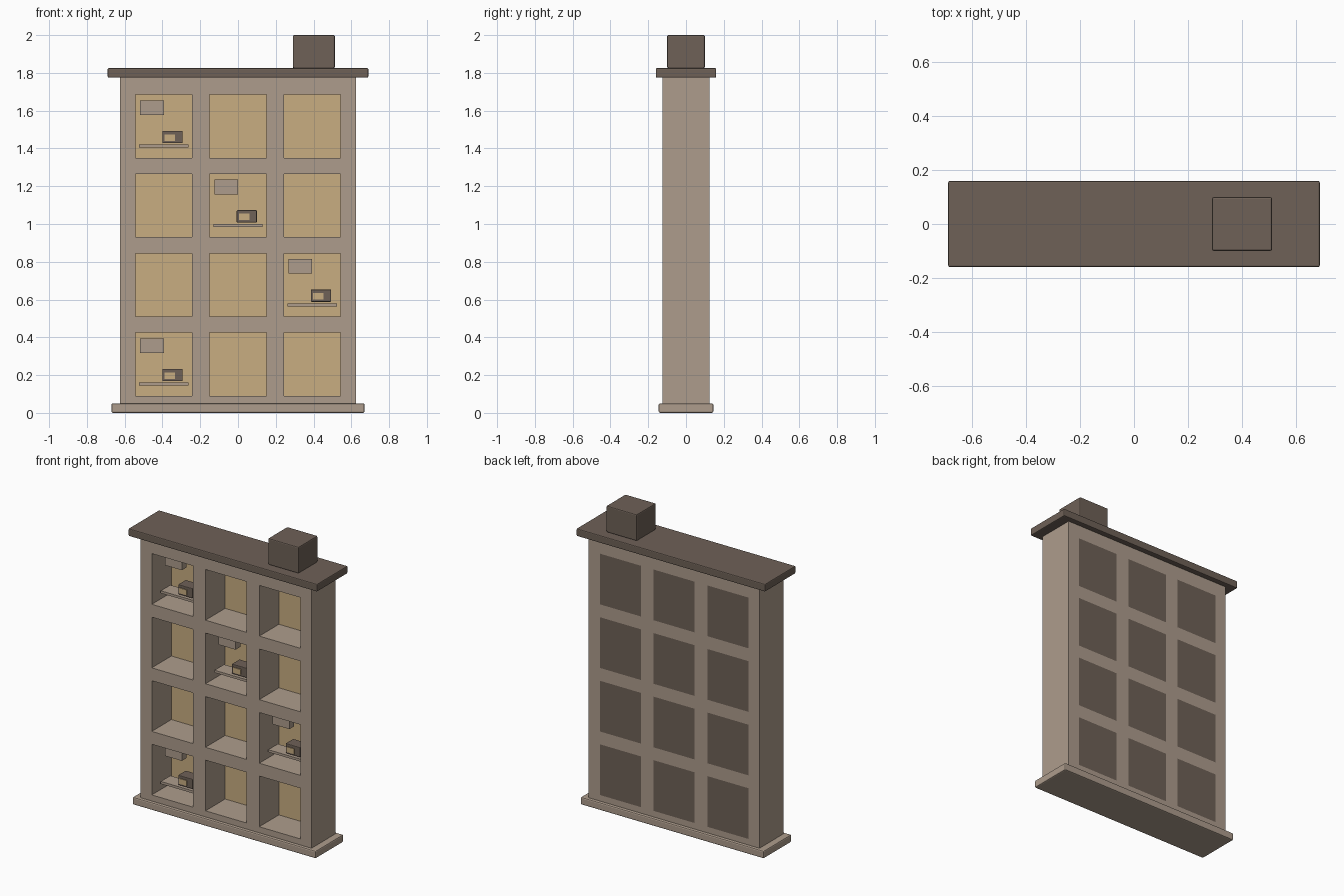
import bpy, bmesh
from mathutils import Vector

cube = bpy.data.objects.get("Cube")
if cube:
    bpy.data.objects.remove(cube, do_unlink=True)


def material(name, rgb):
    m = bpy.data.materials.new(name)
    m.use_nodes = True
    m.diffuse_color = (*rgb, 1)
    m.node_tree.nodes["Principled BSDF"].inputs["Base Color"].default_value = (*rgb, 1)
    return m


WALL = material("warm stone", (0.42, 0.335, 0.265))
DARK = material("dark brown", (0.156, 0.119, 0.095))
TAN = material("warm tan", (0.58, 0.418, 0.222))


def finish(name, bm, mat, bevel=0):
    bmesh.ops.recalc_face_normals(bm, faces=bm.faces)
    mesh = bpy.data.meshes.new(name)
    bm.to_mesh(mesh)
    bm.free()
    mesh.materials.append(mat)
    obj = bpy.data.objects.new(name, mesh)
    bpy.context.collection.objects.link(obj)
    if bevel:
        mod = obj.modifiers.new("Bevel", "BEVEL")
        mod.width, mod.segments = bevel, 2
    return obj


def box(name, x, y, z, mat, bevel=0):
    """Box from its (low, high) extents on each axis."""
    bm = bmesh.new()
    bmesh.ops.create_cube(bm, size=1)
    for v in bm.verts:
        v.co = Vector([r[0] if c < 0 else r[1] for c, r in zip(v.co, (x, y, z))])
    return finish(name, bm, mat, bevel)


HALF_W, HALF_D = 0.625, 0.125
BOTTOM, TOP = 0.05, 1.775
CELL_W, CELL_H = 0.30, 0.335
COLS = [-0.393, 0, 0.393]
ROWS = [0.09 + 0.42 * i for i in range(4)]

# Body: a lattice wall with an opening for every cell
xs = [-HALF_W] + [c + s * CELL_W / 2 for c in COLS for s in (-1, 1)] + [HALF_W]
zs = [BOTTOM] + [r + s * CELL_H for r in ROWS for s in (0, 1)] + [TOP]
bm = bmesh.new()
grid = [[bm.verts.new((x, -HALF_D, z)) for x in xs] for z in zs]
for j in range(len(zs) - 1):
    for i in range(len(xs) - 1):
        if not (i % 2 and j % 2):
            bm.faces.new((grid[j][i], grid[j][i + 1], grid[j + 1][i + 1], grid[j + 1][i]))
front = list(bm.faces)
back = bmesh.ops.extrude_face_region(bm, geom=front, use_keep_orig=True)["geom"]
bmesh.ops.translate(bm, vec=(0, 2 * HALF_D, 0),
                    verts=[g for g in back if isinstance(g, bmesh.types.BMVert)])
finish("building_body", bm, WALL)

# Base, roof and chimney
box("base_slab", (-0.67, 0.67), (-0.145, 0.145), (0, BOTTOM), WALL, 0.008)
box("roof_slab", (-0.69, 0.69), (-0.16, 0.16), (TOP, 1.825), DARK, 0.006)
box("chimney", (0.29, 0.513), (-0.1, 0.1), (1.825, 2.0), DARK, 0.007)

# Cells: tan lining in front, dark panel behind; some are furnished
FURNISHED = {(0, 3), (1, 2), (2, 1), (0, 0)}
for i, cx in enumerate(COLS):
    for j, z in enumerate(ROWS):
        tag = f"_{i + 1}_{j + 1}"
        span = (cx - CELL_W / 2, cx + CELL_W / 2)
        rise = (z, z + CELL_H)
        box("cell_lining" + tag, span, (0.08, 0.088), rise, TAN)
        box("back_panel" + tag, span, (0.088, HALF_D), rise, DARK)
        if (i, j) in FURNISHED:
            box("shelf" + tag, (cx - 0.13, cx + 0.13), (-0.06, 0.04),
                (z + 0.054, z + 0.07), WALL)
            box("wall_cabinet" + tag, (cx - 0.125, cx), (-0.025, 0.025),
                (z + 0.227, z + 0.305), WALL)
            box("small_set" + tag, (cx - 0.007, cx + 0.1), (-0.055, 0.025),
                (z + 0.078, z + 0.143), DARK, 0.004)
            box("set_screen" + tag, (cx + 0.005, cx + 0.06), (-0.06, -0.054),
                (z + 0.09, z + 0.125), TAN)
